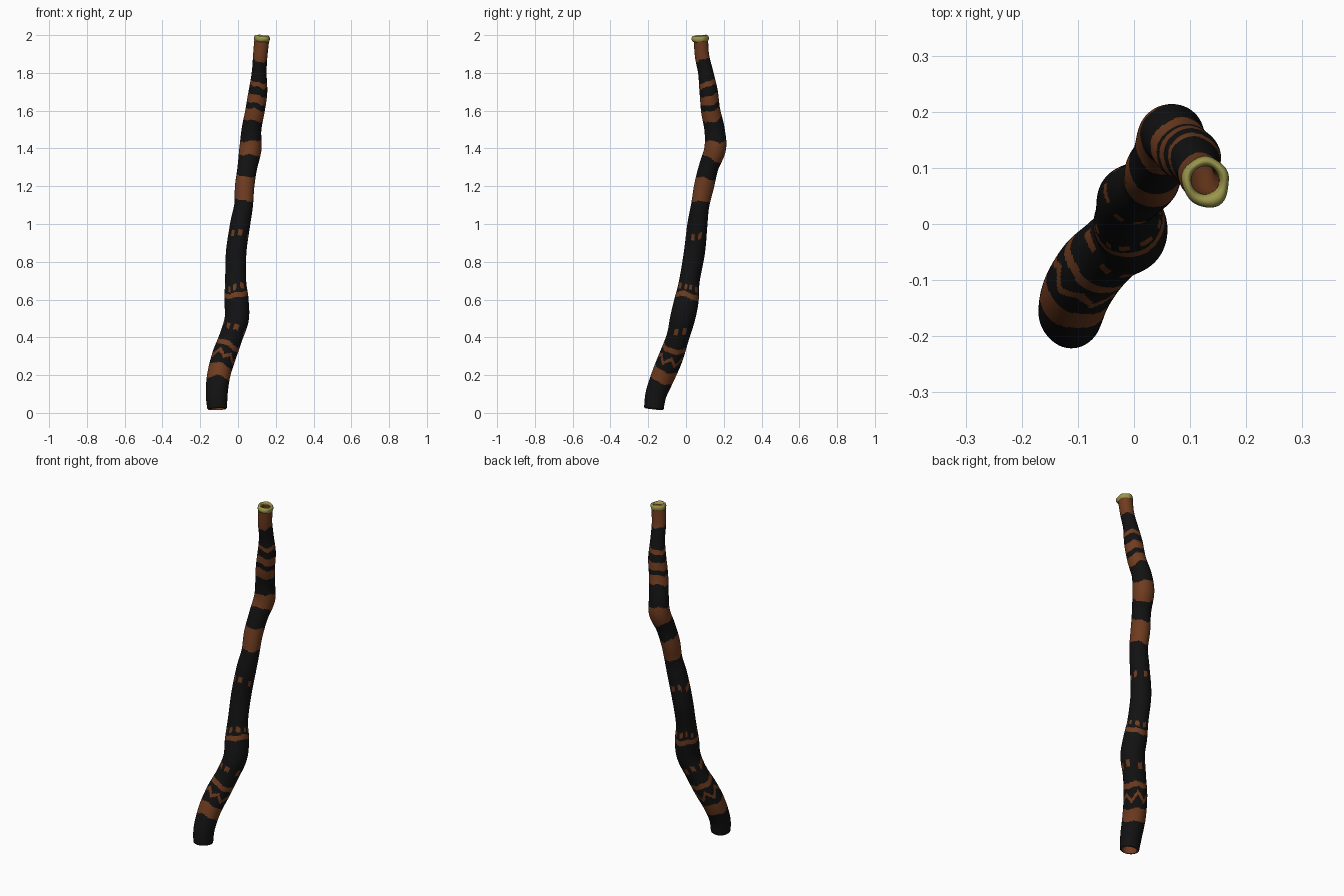
import bpy, math
from mathutils import Vector

if "Cube" in bpy.data.objects:
    bpy.data.objects.remove(bpy.data.objects["Cube"])

SIDES, RINGS = 72, 360

def material(name, rgb):
    m = bpy.data.materials.new(name)
    m.diffuse_color = (*rgb, 1)
    m.use_nodes = True
    m.node_tree.nodes["Principled BSDF"].inputs["Base Color"].default_value = m.diffuse_color
    return m

BLACK = material("black_paint", (0.006, 0.006, 0.006))
BROWN = material("brown_wood", (0.16, 0.045, 0.014))
WAX = material("beeswax", (0.32, 0.30, 0.07))

# Crooked branch: centre x, y, z and radius
PATH = [(-.11, -.17, .02, .052), (-.112, -.158, .1, .057), (-.102, -.12, .2, .062),
        (-.075, -.078, .3, .064), (-.038, -.043, .4, .061), (-.006, -.018, .5, .065),
        (-.008, .003, .6, .064), (-.013, .018, .7, .055), (-.01, .045, .85, .055),
        (.012, .061, 1.0, .053), (.03, .075, 1.1, .049), (.035, .095, 1.2, .052),
        (.049, .12, 1.3, .052), (.066, .155, 1.4, .058), (.072, .151, 1.5, .053),
        (.09, .13, 1.6, .051), (.105, .12, 1.7, .049), (.112, .105, 1.8, .040),
        (.118, .085, 1.89, .038), (.127, .078, 1.985, .039)]

# Bare wood bands (start, end), in height along the branch
BANDS = [(.17, .235), (.335, .36), (.605, .632), (1.12, 1.245), (1.35, 1.44),
         (1.555, 1.61), (1.64, 1.685), (1.73, 1.755), (1.87, 2.1)]
# Rows of dashes: height, half height, count
DASHES = [(.445, .015, 7), (.662, .015, 10), (.945, .016, 7)]

def spline(u):
    """Catmull-Rom point (x, y, z, r) at u from 0 to 1."""
    s = u * (len(PATH) - 1)
    i = min(int(s), len(PATH) - 2)
    t = s - i
    p = [Vector(PATH[max(0, min(len(PATH) - 1, i + k))]) for k in (-1, 0, 1, 2)]
    return 0.5 * (2 * p[1] + (p[2] - p[0]) * t + (2 * p[0] - 5 * p[1] + 4 * p[2] - p[3]) * t * t
                  + (3 * p[1] - p[0] - 3 * p[2] + p[3]) * t ** 3)

def frame(u):
    a, b = spline(max(0, u - .01)).to_3d(), spline(min(1, u + .01)).to_3d()
    d = (b - a).normalized()
    side = Vector((0, 1, 0)).cross(d).normalized()
    return side, d.cross(side), d

def is_wood(z, a):
    z += .006 * math.sin(2 * a + 9 * z) + .003 * math.sin(5 * a)
    if any(lo < z < hi for lo, hi in BANDS):
        return True
    # zigzag snake line near the bell
    tri = abs((a * 6 / math.tau) % 1 - .5) * 4 - 1
    if abs(z - .29 - .018 * tri) < .011:
        return True
    for h, half, n in DASHES:
        f = (a * n / math.tau + .15 * math.sin(3 * a)) % 1
        if abs(z - h - .006 * math.sin(4 * a)) < half and abs(f - .5) < .24:
            return True
    return False

def loft(name, rings, mats, pick):
    """Closed tube through rings; the last ring joins back to the first."""
    n = len(rings)
    faces = [(i * SIDES + j, i * SIDES + (j + 1) % SIDES,
              (i + 1) % n * SIDES + (j + 1) % SIDES, (i + 1) % n * SIDES + j)
             for i in range(n) for j in range(SIDES)]
    me = bpy.data.meshes.new(name)
    me.from_pydata([v for r in rings for v in r], [], faces)
    for m in mats:
        me.materials.append(m)
    for k, p in enumerate(me.polygons):
        p.material_index = pick(k // SIDES, (k % SIDES + .5) * math.tau / SIDES)
    ob = bpy.data.objects.new(name, me)
    bpy.context.collection.objects.link(ob)
    bpy.context.view_layer.objects.active = ob
    ob.select_set(True)
    bpy.ops.object.shade_smooth_by_angle(angle=math.radians(50))
    ob.select_set(False)

def ring(u, radius):
    s, t, _ = frame(u)
    c = spline(u).to_3d()
    return [c + (s * math.cos(a) + t * math.sin(a)) * radius(a)
            for a in (j * math.tau / SIDES for j in range(SIDES))]

# Hollow branch: outer skin upward, bore back down
def outer(u):
    r, k = spline(u).w, u * 40
    r -= .005 * max(0, 1 - u / .006)
    return lambda a: r * (1 + .015 * math.sin(2 * a + k) + .01 * math.sin(3 * a - .7 * k))

us = [i / RINGS for i in range(RINGS + 1)]
inner_us = [1 - i / 60 for i in range(61)]
body = [ring(u, outer(u)) for u in us]
body += [ring(u, lambda a, u=u: .025 + .016 * (1 - u) ** 2) for u in inner_us]
heights = [spline(u + .5 / RINGS).z for u in us]
loft("hollow_branch", body, [BLACK, BROWN],
     lambda i, a: int(i >= RINGS or is_wood(heights[i], a)))

# Wax mouthpiece: lumpy rounded ring over the narrow end
side, up, axis = frame(1)
centre = spline(1).to_3d()
wax = []
for i in range(20):
    b = -i * math.tau / 20
    loop = []
    for j in range(SIDES):
        a = j * math.tau / SIDES
        lump = .009 * max(0, math.cos(a + 1.2)) ** 3 + .001 * math.sin(5 * a)
        mid, thick = .0335 + lump / 2, .0085 + lump / 2
        h = .016 * math.sin(b) - .003 + .0012 * math.sin(4 * a)
        loop.append(centre + (side * math.cos(a) + up * math.sin(a)) * (mid + thick * math.cos(b))
                    + axis * h)
    wax.append(loop[:])
wax.reverse()
loft("wax_mouthpiece", wax, [WAX], lambda i, a: 0)
